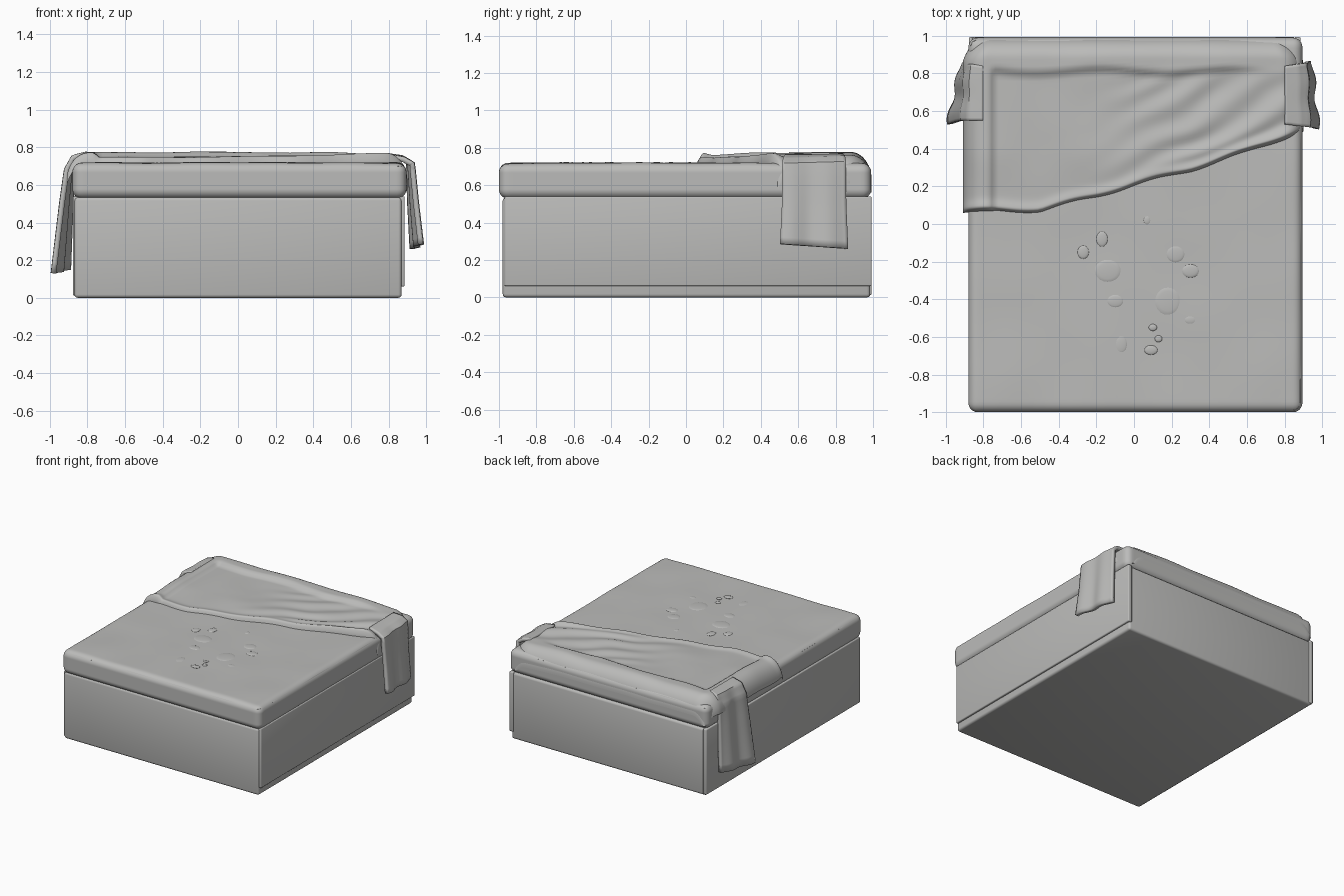
import bpy, bmesh, math
from mathutils import Vector, noise

if "Cube" in bpy.data.objects:
    bpy.data.objects.remove(bpy.data.objects["Cube"])

mat = bpy.data.materials.new("plain_grey")
mat.diffuse_color = (0.5, 0.5, 0.49, 1)
mat.use_nodes = True
mat.node_tree.nodes["Principled BSDF"].inputs["Base Color"].default_value = mat.diffuse_color


def finish(name, bm, angle=35):
    bmesh.ops.recalc_face_normals(bm, faces=bm.faces)
    me = bpy.data.meshes.new(name)
    bm.to_mesh(me)
    bm.free()
    ob = bpy.data.objects.new(name, me)
    bpy.context.collection.objects.link(ob)
    me.materials.append(mat)
    bpy.ops.object.select_all(action='DESELECT')
    ob.select_set(True)
    bpy.context.view_layer.objects.active = ob
    bpy.ops.object.shade_smooth_by_angle(angle=math.radians(angle))
    return ob


def box(name, lo, hi, bevel):
    bm = bmesh.new()
    bmesh.ops.create_cube(bm, size=1)
    for v in bm.verts:
        v.co = Vector([lo[i] + (v.co[i] + 0.5) * (hi[i] - lo[i]) for i in range(3)])
    bmesh.ops.bevel(bm, geom=bm.edges[:], offset=bevel, segments=3,
                    profile=0.5, affect='EDGES')
    return finish(name, bm)


def grid_faces(bm, rows):
    for a, b in zip(rows, rows[1:]):
        for i in range(len(a) - 1):
            bm.faces.new((a[i], a[i + 1], b[i + 1], b[i]))


def smooth(a, b, x):
    t = max(0.0, min(1.0, (x - a) / (b - a)))
    return t * t * (3 - 2 * t)


def lerp_table(table, x):
    for (x0, y0), (x1, y1) in zip(table, table[1:]):
        if x <= x1:
            break
    return y0 + (y1 - y0) * (x - x0) / (x1 - x0)


# Base: core with side panels that stand slightly proud
box("base", (-0.87, -0.98, 0), (0.87, 0.985, 0.535), 0.018)
box("left_side_panel", (-0.878, -0.97, 0.012), (-0.845, 0.993, 0.54), 0.008)
box("right_side_panel", (0.85, -0.97, 0.06), (0.886, 0.993, 0.54), 0.008)

# Mattress: fine rounded box with a slightly uneven top
lo, hi, r = Vector((-0.88, -1.0, 0.528)), Vector((0.895, 0.99, 0.718)), 0.05
bm = bmesh.new()
bmesh.ops.create_cube(bm, size=1)
bmesh.ops.subdivide_edges(bm, edges=bm.edges[:], cuts=55, use_grid_fill=True)
for v in bm.verts:
    # pack the grid lines towards the rounded edges
    p = Vector([lo[i] + (0.5 + 0.5 * math.sin(math.pi * v.co[i])) * (hi[i] - lo[i])
                for i in range(3)])
    q = Vector([min(max(p[i], lo[i] + r), hi[i] - r) for i in range(3)])
    d = p - q
    v.co = q + d.normalized() * r if d.length > 0 else p
    if v.co.z > 0.7:
        v.co.z += 0.006 * noise.noise(Vector((v.co.x * 3, v.co.y * 3, 0)))
finish("mattress", bm)

# Small shallow lumps on the mattress top: x, y, radius x, radius y
lumps = [(0.07, 0.02, .02, .025), (-0.27, -0.15, .03, .035), (-0.17, -0.08, .03, .04),
         (-0.14, -0.25, .07, .06), (0.22, -0.16, .05, .045), (0.3, -0.25, .045, .035),
         (-0.1, -0.41, .045, .035), (0.18, -0.41, .07, .075), (0.3, -0.51, .035, .025),
         (0.1, -0.55, .022, .018), (0.13, -0.61, .02, .018), (-0.07, -0.64, .035, .05),
         (0.09, -0.67, .035, .025)]
bm = bmesh.new()
for x, y, rx, ry in lumps:
    vs = bmesh.ops.create_uvsphere(bm, u_segments=20, v_segments=8, radius=1)["verts"]
    for v in vs:
        v.co = Vector((x + v.co.x * rx, y + v.co.y * ry, 0.717 + v.co.z * 0.006))
finish("mattress_lumps", bm)

# Blanket: height field from a slanted hem to the rolled rear edge
hem = [(-0.95, 0.06), (-0.5, 0.062), (-0.2, 0.14), (0, 0.2), (0.3, 0.28),
       (0.6, 0.38), (0.95, 0.51)]


def blanket_height(x, y, e):
    z = 0.762 + 0.012 * smooth(0.1, 0.4, y) - 0.016 * smooth(0.4, 0.85, x)
    # sunken panel bordered by raised rolls on the left and at the rear
    inside = smooth(-0.77, -0.735, x) * (1 - smooth(0.785, 0.835, y + 0.012 * math.sin(9 * x)))
    z -= 0.026 * inside * (1 - smooth(0.4, 0.8, x))
    # thick hem and loose diagonal folds
    z += 0.012 * math.exp(-((e - 0.025) / 0.03) ** 2)
    fold = smooth(-0.3, 0.4, x) * smooth(0.0, 0.1, e) * (1 - smooth(0.7, 0.85, y))
    z += 0.008 * fold * math.sin(38 * (y - 0.55 * x) + 3 * noise.noise(Vector((x * 3, y * 3, 1))))
    z += 0.006 * noise.noise(Vector((x * 4, y * 4, 2)))
    return z


def quarter(t):
    t = max(0.0, min(1.0, t))
    return 1 - math.sqrt(1 - t * t)


bm = bmesh.new()
rows = []
NU, NV = 90, 60
for j in range(NV + 1):
    v = 0.5 - 0.5 * math.cos(math.pi * j / NV)
    row = []
    for i in range(NU + 1):
        u = -math.cos(math.pi * i / NU)
        x = u * 0.905 - 0.005
        y0 = lerp_table(hem, x) + 0.008 * math.sin(14 * x)
        y = y0 + (0.993 - y0) * v
        x *= 1 - 0.055 * smooth(0.85, 0.99, y)
        e = y - y0
        z = blanket_height(x, y, e)
        z -= 0.05 * (1 - math.sqrt(min(1, e / 0.02)))
        z -= 0.15 * quarter((y - 0.88) / 0.113)
        z -= 0.15 * quarter((abs(u) - 0.87) / 0.13)
        row.append(bm.verts.new((x, y, max(z, 0.56))))
    rows.append(row)
grid_faces(bm, rows)
finish("blanket", bm, 60)


# Hanging flaps: rows of x front, x back, y front, y back, z front, z back
def flap(name, table, side):
    bm = bmesh.new()
    rows = []
    n, m, k = 20, 6, len(table)
    for j in range((k - 1) * m + 1):
        a, f = min(j // m, k - 2), j / m - min(j // m, k - 2)
        xf, xb, yf, yb, zf, zb = [p + (q - p) * f for p, q in zip(table[a], table[a + 1])]
        row = []
        for i in range(n + 1):
            t = i / n
            wave = 0.012 * math.sin(t * 11) * j / (m * k) * side
            row.append(bm.verts.new((xf + (xb - xf) * t + wave, yf + (yb - yf) * t,
                                     zf + (zb - zf) * t)))
        rows.append(row)
    grid_faces(bm, rows)
    ob = finish(name, bm, 50)
    mod = ob.modifiers.new("thickness", 'SOLIDIFY')
    mod.thickness = 0.028
    mod.offset = 0


flap("left_flap", [(-0.80, -0.80, 0.55, 0.84, 0.765, 0.765),
                   (-0.875, -0.86, 0.55, 0.85, 0.745, 0.75),
                   (-0.91, -0.885, 0.55, 0.85, 0.68, 0.68),
                   (-0.935, -0.895, 0.545, 0.85, 0.5, 0.5),
                   (-0.98, -0.91, 0.53, 0.855, 0.13, 0.15)], -1)
flap("right_flap", [(0.80, 0.80, 0.53, 0.84, 0.752, 0.755),
                    (0.88, 0.87, 0.52, 0.85, 0.735, 0.745),
                    (0.925, 0.91, 0.515, 0.855, 0.71, 0.72),
                    (0.945, 0.92, 0.515, 0.855, 0.5, 0.5),
                    (0.97, 0.935, 0.505, 0.865, 0.285, 0.26)], 1)
